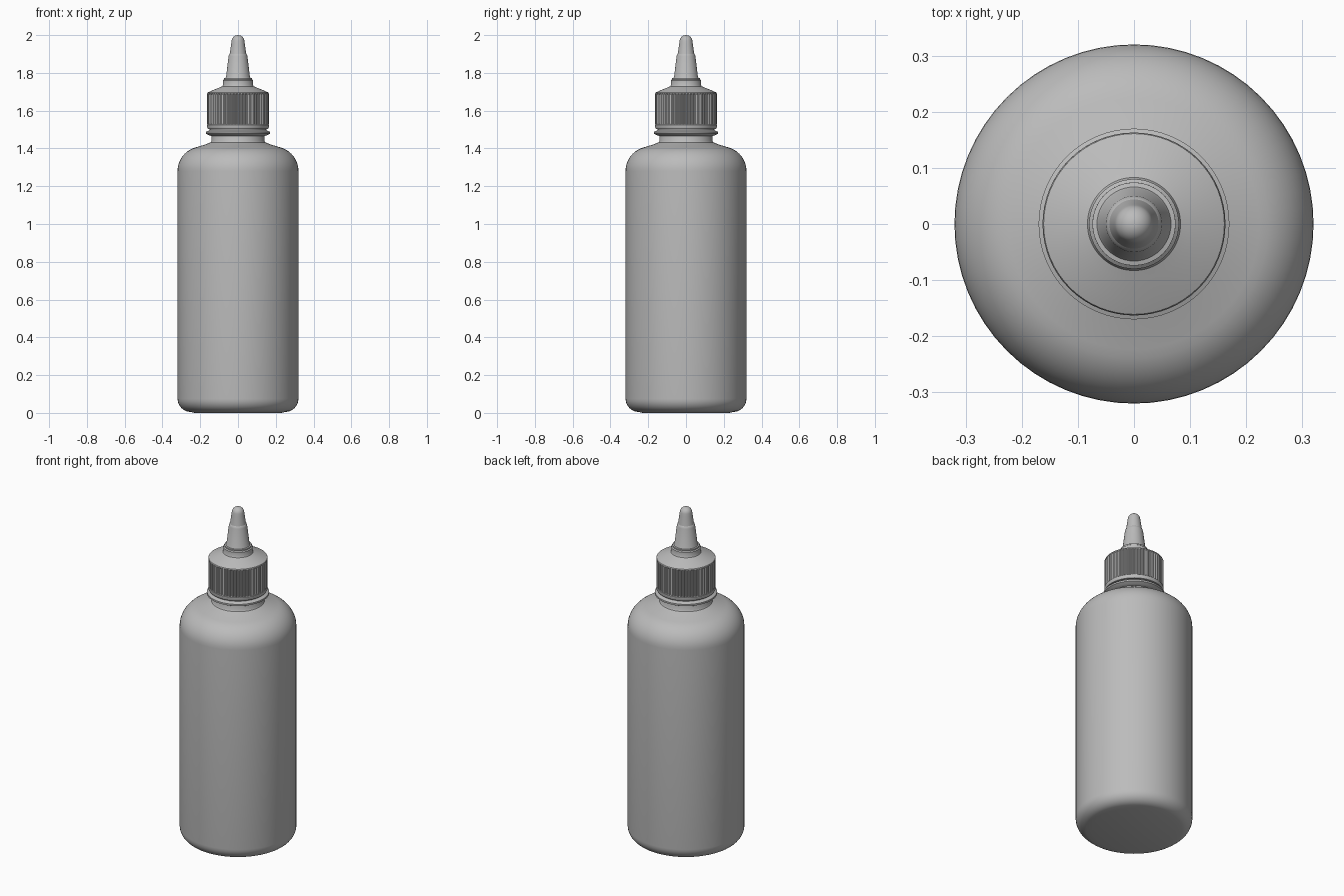
import bpy, bmesh
from math import sin, cos, pi, radians

cube = bpy.data.objects.get("Cube")
if cube:
    bpy.data.objects.remove(cube, do_unlink=True)

# Single grey plastic
grey = bpy.data.materials.new("grey_plastic")
grey.use_nodes = True
colour = (0.5, 0.5, 0.5, 1)
grey.diffuse_color = colour
grey.node_tree.nodes["Principled BSDF"].inputs["Base Color"].default_value = colour


def arc(cr, cz, rr, rz, start, end, steps):
    """Profile points along an elliptical arc, angles in degrees."""
    angles = [radians(start + (end - start) * i / steps) for i in range(steps + 1)]
    return [(cr + rr * cos(a), cz + rz * sin(a)) for a in angles]


def lathe(name, profile, sides=64, groove=0.0):
    """Revolve (radius, z) points into a capped solid; groove cuts ribs all round."""
    bm = bmesh.new()
    rings = []
    for r, z in profile:
        ring = []
        for i in range(sides):
            a = 2 * pi * i / sides
            rad = r - (groove if i % 4 > 1 else 0)
            ring.append(bm.verts.new((rad * cos(a), rad * sin(a), z)))
        rings.append(ring)
    for low, high in zip(rings, rings[1:]):
        for i in range(sides):
            j = (i + 1) % sides
            bm.faces.new((low[i], low[j], high[j], high[i]))
    bm.faces.new(rings[0][::-1])
    bm.faces.new(rings[-1])
    mesh = bpy.data.meshes.new(name)
    bm.to_mesh(mesh)
    bm.free()
    mesh.materials.append(grey)
    obj = bpy.data.objects.new(name, mesh)
    bpy.context.collection.objects.link(obj)
    bpy.ops.object.select_all(action="DESELECT")
    obj.select_set(True)
    bpy.context.view_layer.objects.active = obj
    bpy.ops.object.shade_smooth_by_angle(angle=radians(35))
    return obj


# Bottle with rounded base, soft shoulder and neck
body = [(0.23, 0.0)] + arc(0.25, 0.075, 0.07, 0.07, -90, 0, 8)
body += arc(0.19, 1.28, 0.13, 0.13, 0, 75, 10)
body += [(0.17, 1.422), (0.145, 1.432), (0.14, 1.44), (0.14, 1.5)]
lathe("bottle_body", body)

# Collar flange below the cap
lathe("neck_collar", [(0.14, 1.465), (0.155, 1.47), (0.17, 1.478), (0.17, 1.488),
                      (0.16, 1.492), (0.15, 1.497), (0.15, 1.515)])

# Plain lower band and ribbed grip of the cap
lathe("cap_band", [(0.15, 1.502), (0.16, 1.504), (0.163, 1.51), (0.163, 1.525), (0.158, 1.53)])
lathe("cap_grip", [(0.163, 1.527), (0.163, 1.692)], sides=240, groove=0.005)

# Sloping cap top with the nozzle seat
lathe("cap_top", [(0.158, 1.685), (0.163, 1.69), (0.161, 1.696), (0.135, 1.708),
                  (0.1, 1.722), (0.083, 1.729), (0.08, 1.735), (0.08, 1.76), (0.074, 1.765)])

# Twist nozzle: tapered sleeve, step and rounded tip
lathe("nozzle_sleeve", [(0.074, 1.755), (0.074, 1.772), (0.066, 1.774), (0.063, 1.78),
                        (0.05, 1.888), (0.047, 1.897), (0.043, 1.902)], sides=48)
tip = [(0.045, 1.895), (0.043, 1.905), (0.036, 1.955)]
tip += arc(0.0, 1.966, 0.034, 0.034, 8, 82, 8)
lathe("nozzle_tip", tip, sides=48)
